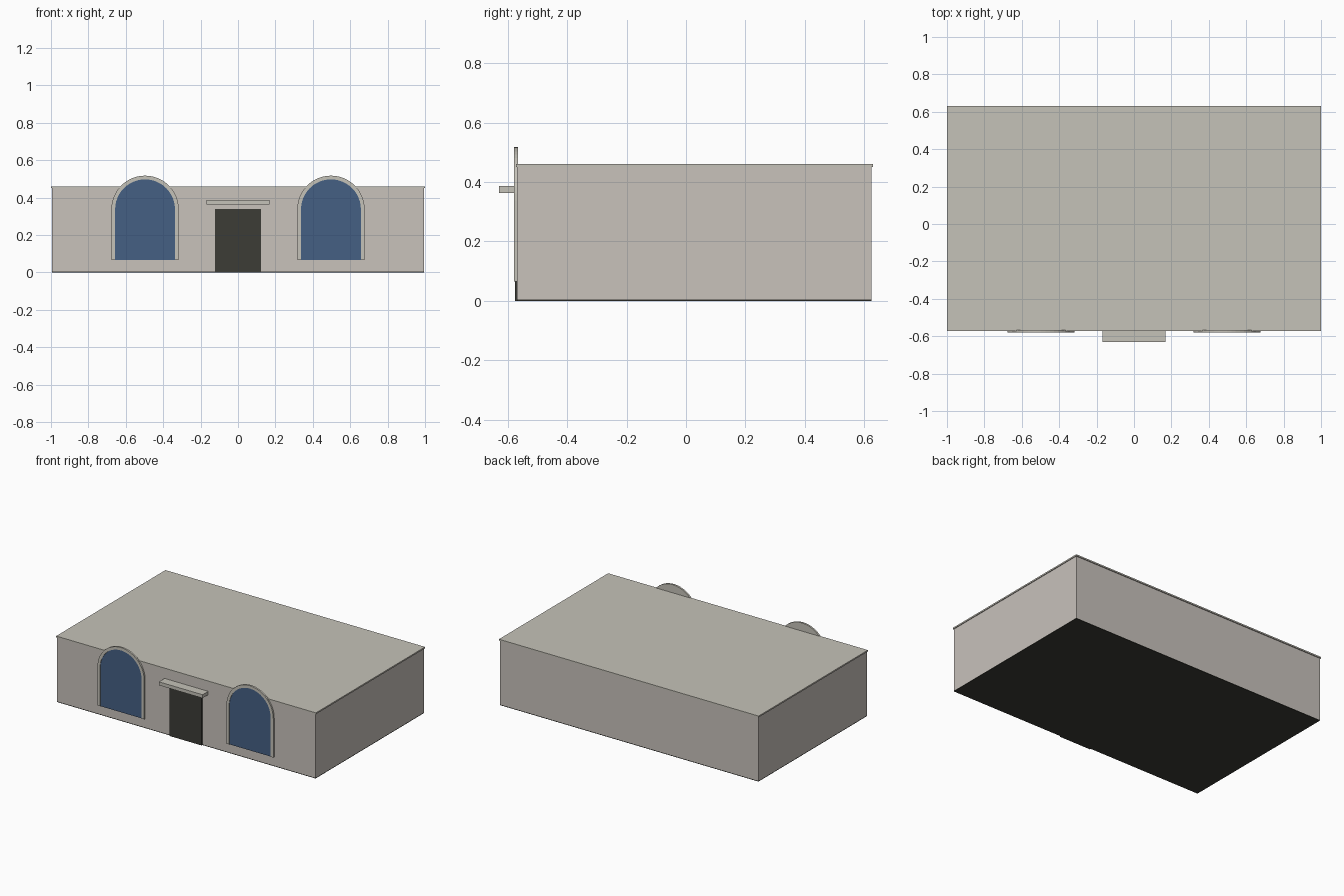
import bpy, bmesh, math

if "Cube" in bpy.data.objects:
    bpy.data.objects.remove(bpy.data.objects["Cube"])


def material(name, rgb):
    m = bpy.data.materials.new(name)
    m.diffuse_color = (*rgb, 1)
    m.use_nodes = True
    m.node_tree.nodes["Principled BSDF"].inputs["Base Color"].default_value = m.diffuse_color
    return m


wall_mat = material("warm_plaster", (0.58, 0.54, 0.50))
trim_mat = material("pale_stone", (0.56, 0.54, 0.48))
glass_mat = material("blue_glass", (0.06, 0.115, 0.23))
dark_mat = material("dark_brown", (0.045, 0.045, 0.037))


def finish(bm, name, mat):
    bmesh.ops.recalc_face_normals(bm, faces=bm.faces)
    me = bpy.data.meshes.new(name)
    bm.to_mesh(me)
    bm.free()
    me.materials.append(mat)
    ob = bpy.data.objects.new(name, me)
    bpy.context.collection.objects.link(ob)
    return ob


def box(name, x0, x1, y0, y1, z0, z1, mat):
    bm = bmesh.new()
    bmesh.ops.create_cube(bm, size=1)
    for v in bm.verts:
        v.co = (x1 if v.co.x > 0 else x0,
                y1 if v.co.y > 0 else y0,
                z1 if v.co.z > 0 else z0)
    return finish(bm, name, mat)


def prism(name, pts, y0, y1, mat):
    # extrude an x-z outline from y0 (front) to y1 (back)
    bm = bmesh.new()
    face = bm.faces.new([bm.verts.new((x, y0, z)) for x, z in pts])
    ext = bmesh.ops.extrude_face_region(bm, geom=[face], use_keep_orig=True)
    moved = [g for g in ext["geom"] if isinstance(g, bmesh.types.BMVert)]
    bmesh.ops.translate(bm, verts=moved, vec=(0, y1 - y0, 0))
    return finish(bm, name, mat)


def arch(cx, r, bottom=0.065, spring=0.337, n=24):
    pts = [(cx + r, bottom)]
    for i in range(n + 1):
        a = math.pi * i / n
        pts.append((cx + r * math.cos(a), spring + r * math.sin(a)))
    return pts + [(cx - r, bottom)]


# Building body, dark underside and slightly overhanging roof
box("floor_base", -0.995, 0.995, -0.568, 0.624, 0, 0.005, dark_mat)
box("walls", -0.995, 0.995, -0.568, 0.624, 0.005, 0.45, wall_mat)
box("roof", -1, 1, -0.572, 0.63, 0.45, 0.46, trim_mat)

# Door and canopy
box("door", -0.123, 0.123, -0.576, -0.566, 0, 0.34, dark_mat)
box("door_canopy", -0.168, 0.168, -0.63, -0.566, 0.362, 0.386, trim_mat)

# Arched windows rising above the roof edge
for side, cx in (("left", -0.497), ("right", 0.497)):
    outer, inner = arch(cx, 0.18), arch(cx, 0.16)
    prism(side + "_window_back", outer, -0.573, -0.566, trim_mat)
    prism(side + "_window_frame", outer + inner[::-1], -0.579, -0.573, trim_mat)
    prism(side + "_window_glass", inner, -0.576, -0.573, glass_mat)
